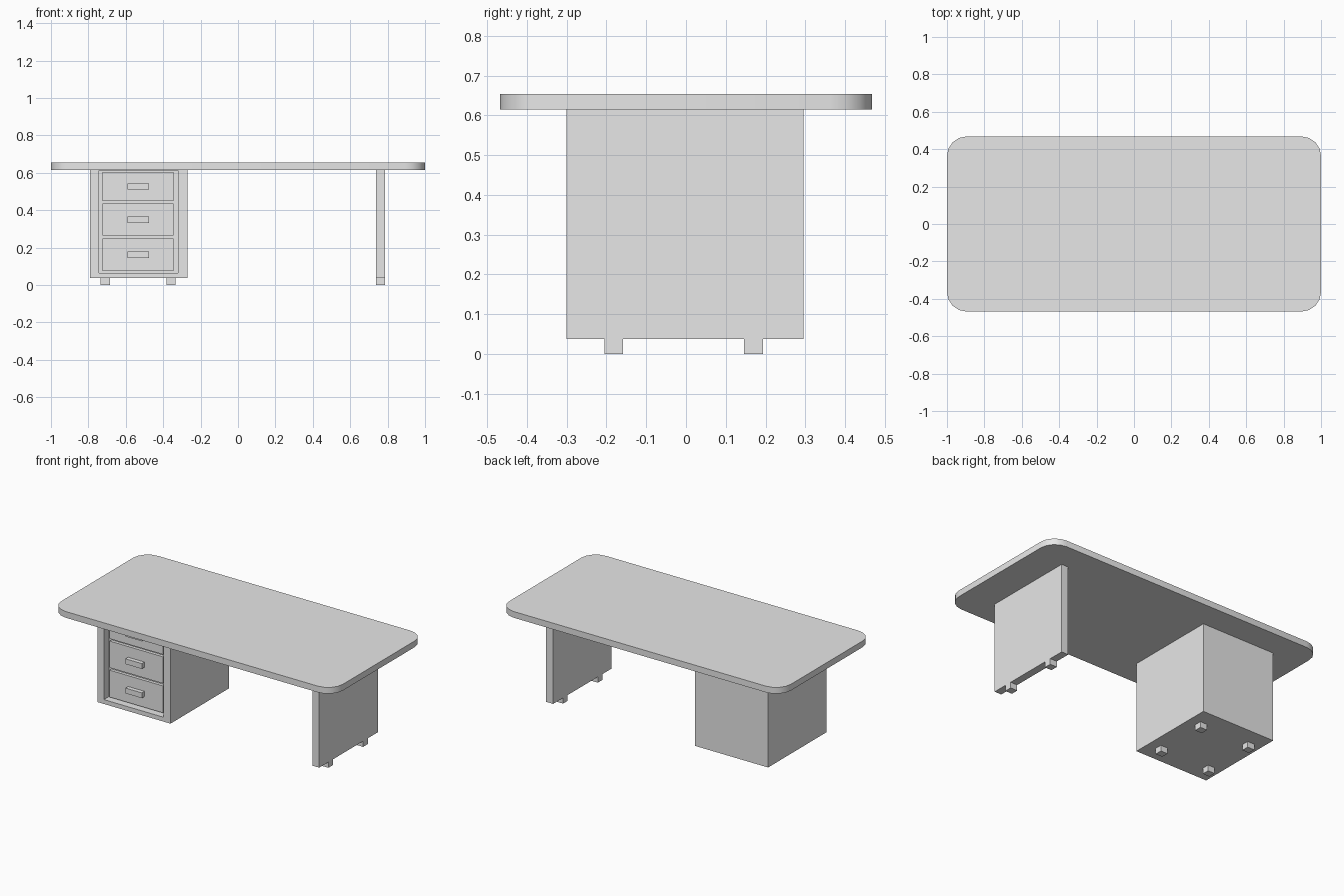
import bpy, bmesh
from math import radians

old = bpy.data.objects.get("Cube")
if old:
    bpy.data.objects.remove(old, do_unlink=True)

grey = bpy.data.materials.new("light_grey")
grey.use_nodes = True
grey.diffuse_color = (0.8, 0.8, 0.8, 1)
grey.node_tree.nodes["Principled BSDF"].inputs["Base Color"].default_value = (0.8, 0.8, 0.8, 1)


def box(name, x, y, z):
    """Box from (min, max) ranges on each axis."""
    bm = bmesh.new()
    bmesh.ops.create_cube(bm, size=1)
    for v in bm.verts:
        for axis, (low, high) in enumerate((x, y, z)):
            v.co[axis] = low if v.co[axis] < 0 else high
    mesh = bpy.data.meshes.new(name)
    bm.to_mesh(mesh)
    bm.free()
    mesh.materials.append(grey)
    obj = bpy.data.objects.new(name, mesh)
    bpy.context.collection.objects.link(obj)
    return obj


FRONT, BACK = -0.30, 0.295
FLOOR, UNDER, TOP = 0.037, 0.614, 0.654

# Desk top with rounded corners
top = box("desk_top", (-1, 1), (-0.468, 0.468), (UNDER, TOP))
bm = bmesh.new()
bm.from_mesh(top.data)
corners = [e for e in bm.edges if abs(e.verts[0].co.z - e.verts[1].co.z) > 0.01]
bmesh.ops.bevel(bm, geom=corners, offset=0.105, segments=4, profile=0.5, affect='EDGES')
bm.to_mesh(top.data)
bm.free()
bpy.ops.object.select_all(action='DESELECT')
top.select_set(True)
bpy.context.view_layer.objects.active = top
bpy.ops.object.shade_smooth_by_angle(angle=radians(30))

# Drawer cabinet with a recessed front
cabinet = box("drawer_cabinet", (-0.79, -0.27), (FRONT, BACK), (FLOOR, UNDER))
cutter = box("recess_cutter", (-0.743, -0.321), (FRONT - 0.1, -0.25), (0.065, UNDER - 0.002))
cutter.hide_render = True
cutter.hide_set(True)
cutter.display_type = 'WIRE'
cut = cabinet.modifiers.new("recess", 'BOOLEAN')
cut.operation = 'DIFFERENCE'
cut.solver = 'EXACT'
cut.object = cutter

# Drawers and their handles
for i, (low, high) in enumerate(((0.075, 0.248), (0.264, 0.435), (0.45, 0.604))):
    mid = (low + high) / 2
    box(f"drawer_front_{i + 1}", (-0.724, -0.345), (-0.27, -0.24), (low, high))
    box(f"drawer_handle_{i + 1}", (-0.592, -0.476), (-0.297, -0.265), (mid - 0.017, mid + 0.017))

# Side panel leg
box("side_panel", (0.738, 0.787), (FRONT, BACK), (FLOOR, UNDER))

# Feet
for side, x in (("cabinet_right", -0.71), ("cabinet_left", -0.358), ("panel", 0.7625)):
    for end, y in (("front", -0.182), ("back", 0.17)):
        box(f"{side}_{end}_foot", (x - 0.0245, x + 0.0245), (y - 0.0235, y + 0.0235), (0, FLOOR))
